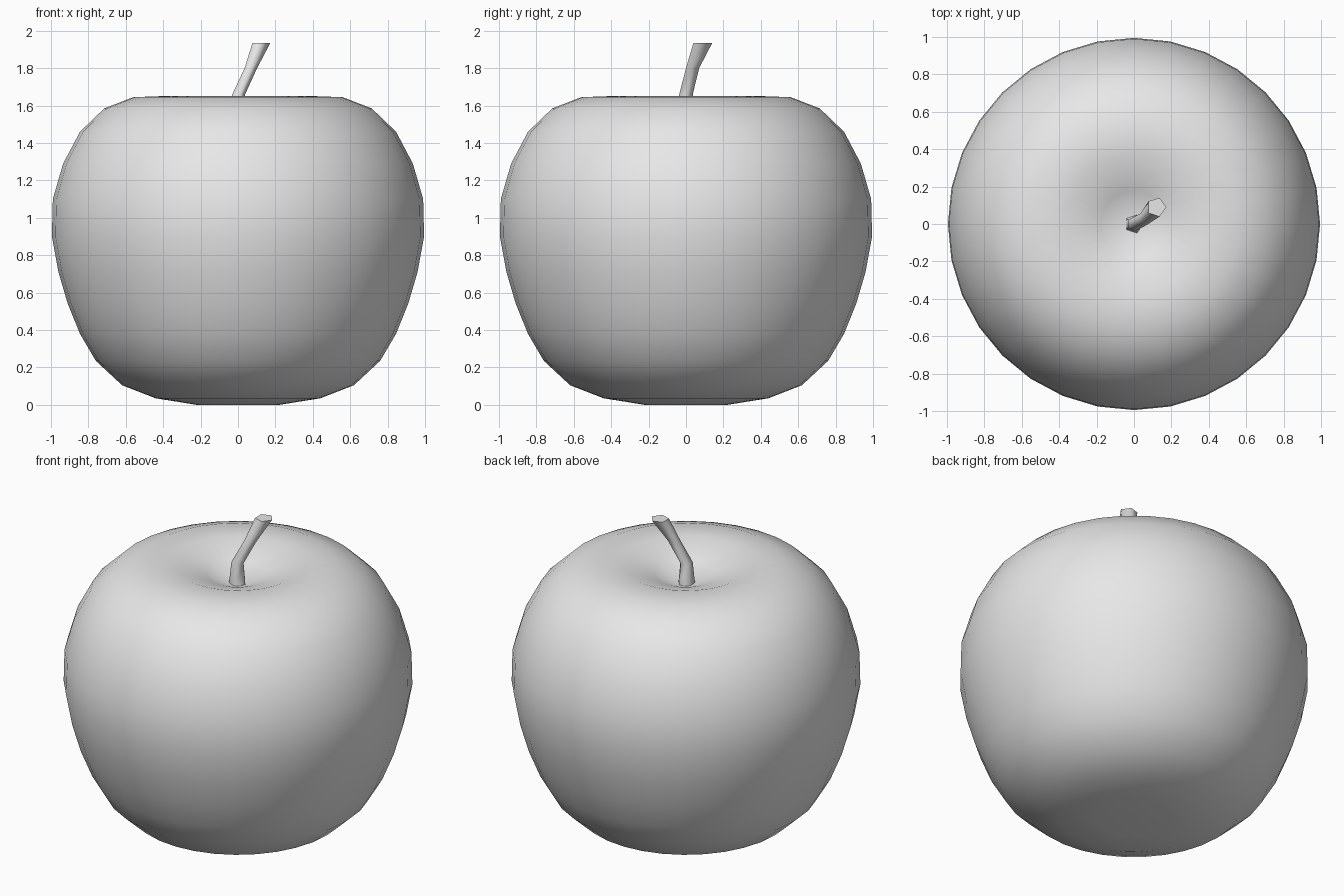
import bpy
import bmesh
from math import sin, cos, pi

cube = bpy.data.objects.get("Cube")
if cube:
    bpy.data.objects.remove(cube, do_unlink=True)

grey = bpy.data.materials.new("plain_grey")
grey.use_nodes = True
colour = (0.8, 0.8, 0.8, 1)
grey.diffuse_color = colour
grey.node_tree.nodes["Principled BSDF"].inputs["Base Color"].default_value = colour


def ring(bm, centre, radius, sides):
    """Add a horizontal ring of vertices."""
    x, y, z = centre
    angles = [2 * pi * i / sides for i in range(sides)]
    return [bm.verts.new((x + radius * cos(a), y + radius * sin(a), z)) for a in angles]


def loft(name, sections, sides, bottom=None, top=None):
    """Skin rings of (centre, radius); close the ends at poles or with flat caps."""
    bm = bmesh.new()
    rings = [ring(bm, centre, radius, sides) for centre, radius in sections]
    for low, high in zip(rings, rings[1:]):
        for i in range(sides):
            j = (i + 1) % sides
            bm.faces.new((low[i], low[j], high[j], high[i])).smooth = True
    for end, pole in ((rings[0][::-1], bottom), (rings[-1], top)):
        if pole is None:
            bm.faces.new(end).smooth = False
            continue
        tip = bm.verts.new((0, 0, pole))
        for i in range(sides):
            bm.faces.new((end[i], end[(i + 1) % sides], tip)).smooth = True
    bmesh.ops.recalc_face_normals(bm, faces=bm.faces[:])
    mesh = bpy.data.meshes.new(name)
    bm.to_mesh(mesh)
    bm.free()
    mesh.materials.append(grey)
    obj = bpy.data.objects.new(name, mesh)
    bpy.context.collection.objects.link(obj)
    return obj


# Fruit body: radius and height from the underside up to the stem hollow
profile = [(0.22, 0.0), (0.44, 0.035), (0.62, 0.105), (0.76, 0.235),
           (0.845, 0.38), (0.91, 0.54), (0.96, 0.71), (0.995, 0.9),
           (0.99, 1.1), (0.935, 1.29), (0.845, 1.46), (0.715, 1.585),
           (0.56, 1.645), (0.37, 1.652), (0.18, 1.585)]
loft("fruit_body", [((0, 0, z), r) for r, z in profile], 32, bottom=0.015, top=1.51)

# Bent stem that flares at both ends
stem = [((0, 0, 1.47), 0.055), ((0, 0, 1.54), 0.05), ((0, 0, 1.66), 0.038),
        ((0.065, 0.035, 1.8), 0.037), ((0.12, 0.09, 1.935), 0.053)]
loft("stem", stem, 5)
